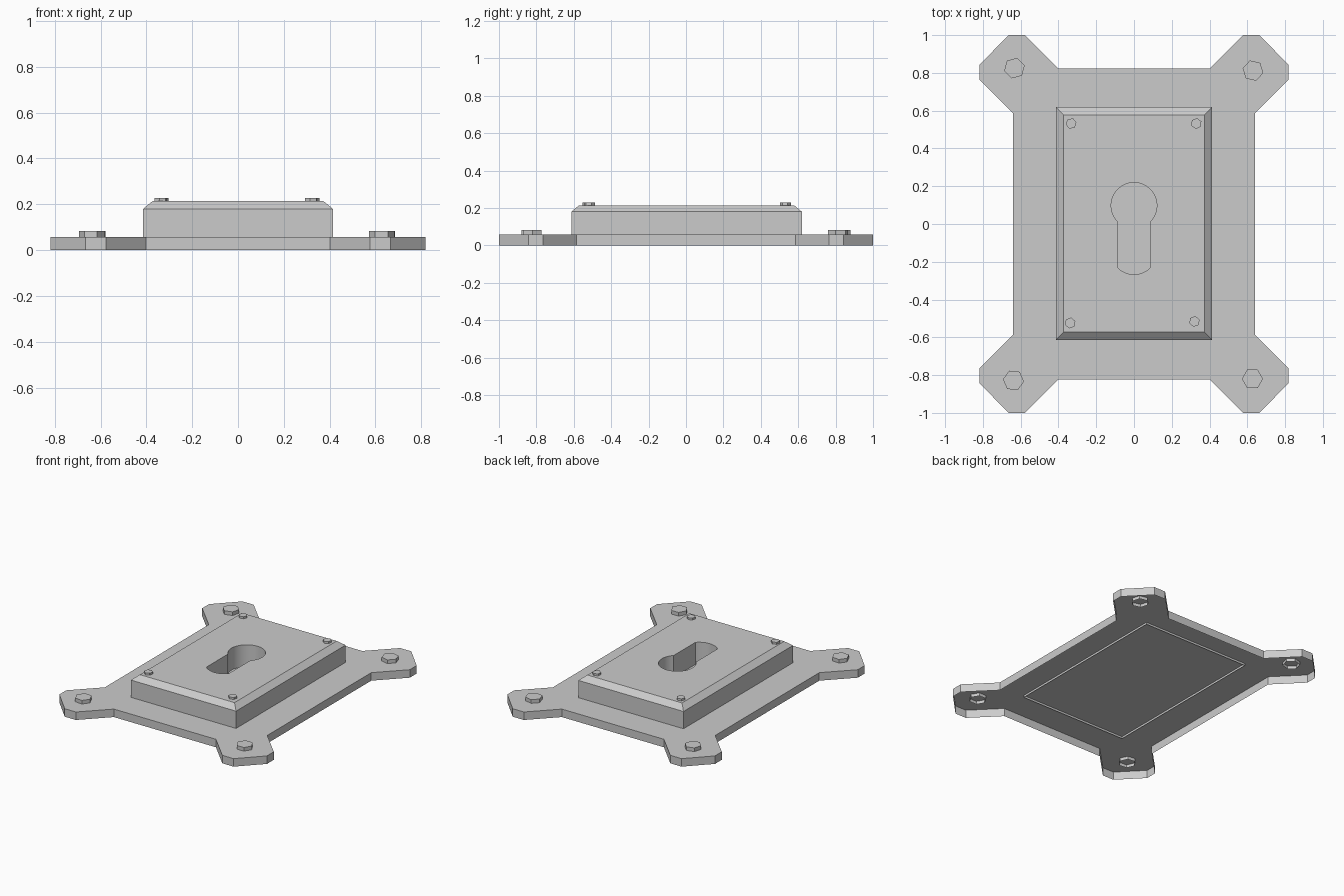
import bpy
import bmesh
from math import sin, cos, asin, radians, pi

cube = bpy.data.objects.get("Cube")
if cube:
    bpy.data.objects.remove(cube, do_unlink=True)

grey = bpy.data.materials.new("light grey")
grey.use_nodes = True
grey.diffuse_color = (0.6, 0.6, 0.6, 1)
grey.node_tree.nodes["Principled BSDF"].inputs["Base Color"].default_value = (0.6, 0.6, 0.6, 1)


def add_ring(bm, outline, z):
    """Closed loop of vertices at one height."""
    return [bm.verts.new((x, y, z)) for x, y in outline]


def bridge(bm, low, high, smooth=False):
    n = len(low)
    for i in range(n):
        j = (i + 1) % n
        bm.faces.new((low[i], low[j], high[j], high[i])).smooth = smooth


def finish(bm, name):
    bmesh.ops.recalc_face_normals(bm, faces=bm.faces)
    mesh = bpy.data.meshes.new(name)
    bm.to_mesh(mesh)
    bm.free()
    mesh.materials.append(grey)
    obj = bpy.data.objects.new(name, mesh)
    bpy.context.collection.objects.link(obj)
    return obj


def capped_shell(name, outline, bottom, top):
    """Prism with a flat top and an open underside."""
    bm = bmesh.new()
    low, high = add_ring(bm, outline, bottom), add_ring(bm, outline, top)
    bridge(bm, low, high)
    bm.faces.new(high)
    return finish(bm, name)


def arc(cx, cy, r, start, end, steps):
    return [(cx + r * cos(start + (end - start) * i / steps),
             cy + r * sin(start + (end - start) * i / steps)) for i in range(steps + 1)]


def rectangle(hx, hy):
    cy = 0.003
    return [(-hx, cy - hy), (hx, cy - hy), (hx, cy + hy), (-hx, cy + hy)]


PLATE_TOP, BOX_TOP = 0.057, 0.214

# Base plate with four splayed mounting ears, mirrored from one quarter
quarter = [(0.64, 0.585), (0.818, 0.765), (0.818, 0.842),
           (0.665, 1.0), (0.577, 1.0), (0.402, 0.823)]
outline = []
for sx, sy in ((1, 1), (-1, 1), (-1, -1), (1, -1)):
    points = [(x * sx, y * sy) for x, y in quarter]
    outline += points if sx * sy > 0 else points[::-1]
capped_shell("base_plate", outline, 0, PLATE_TOP)

# Keyhole outline: round head, straight slot, shallow curved foot
radius, half_slot = 0.121, 0.087
a = asin(half_slot / radius)
keyhole = (arc(0, 0.098, radius, -pi / 2 + a, 1.5 * pi - a, 40)
           + arc(0, -0.146, radius, -pi / 2 - a, -pi / 2 + a, 12))

# Raised lock housing with bevelled rim and keyhole shaft
bm = bmesh.new()
base = add_ring(bm, rectangle(0.414, 0.616), 0.042)
shoulder = add_ring(bm, rectangle(0.414, 0.616), 0.18)
rim = add_ring(bm, rectangle(0.373, 0.575), BOX_TOP)
bridge(bm, base, shoulder)
bridge(bm, shoulder, rim)
hole_top = add_ring(bm, keyhole, BOX_TOP)
hole_floor = add_ring(bm, keyhole, PLATE_TOP)
bridge(bm, hole_floor, hole_top, smooth=True)
loops = [bm.edges.get((ring[i - 1], ring[i]))
         for ring in (rim, hole_top) for i in range(len(ring))]
bmesh.ops.triangle_fill(bm, edges=loops, use_beauty=True, normal=(0, 0, 1))
housing = finish(bm, "lock_housing")
bpy.ops.object.select_all(action='DESELECT')
housing.select_set(True)
bpy.context.view_layer.objects.active = housing
bpy.ops.object.shade_smooth_by_angle(angle=radians(30))


def hex_bolt(name, x, y, r, turn, bottom, top):
    capped_shell(name, arc(x, y, r, radians(turn), radians(turn + 300), 5), bottom, top)


# Hexagonal mounting bolts on the ears
for name, x, y, turn in (("back_right", -0.633, 0.825, 15), ("back_left", 0.63, 0.812, -13),
                         ("front_right", -0.638, -0.828, -6), ("front_left", 0.627, -0.82, 0)):
    hex_bolt(name + "_mounting_bolt", x, y, 0.056, turn, 0.035, 0.083)

# Small screws at the housing corners
for name, x, y, turn in (("back_right", -0.333, 0.532, 10), ("back_left", 0.33, 0.532, 24),
                         ("front_right", -0.338, -0.524, 20), ("front_left", 0.32, -0.516, 20)):
    hex_bolt(name + "_cover_screw", x, y, 0.029, turn, 0.204, 0.228)
